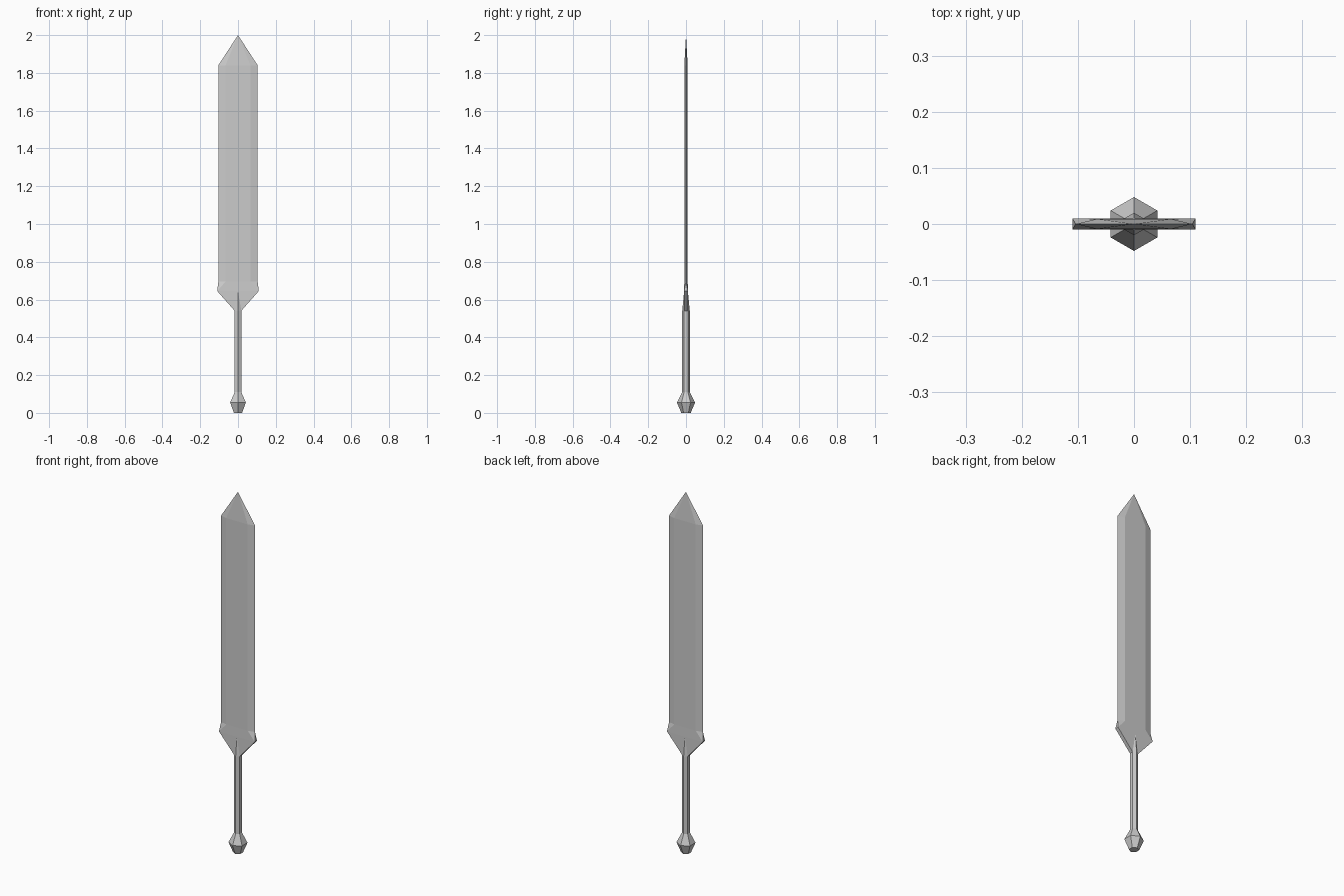
import bpy, bmesh, math
from mathutils import Vector

cube = bpy.data.objects.get("Cube")
if cube:
    bpy.data.objects.remove(cube, do_unlink=True)

# One grey metal for the whole sword
steel = bpy.data.materials.new("grey_steel")
steel.use_nodes = True
steel.diffuse_color = (0.6, 0.6, 0.6, 1)
bsdf = next(n for n in steel.node_tree.nodes if n.type == 'BSDF_PRINCIPLED')
bsdf.inputs["Base Color"].default_value = (0.6, 0.6, 0.6, 1)


def hexagon(r, z):
    """Hexagonal ring with a corner facing front and back."""
    return [(r * math.sin(a), r * math.cos(a), z)
            for a in (i * math.pi / 3 for i in range(6))]


def plate(w, t, z):
    """Rectangular cross-section."""
    return [(sx * w, sy * t, z) for sx in (-1, 1) for sy in (-1, 1)]


def blade_section(z):
    """Flat faces with a sharp edge on either side."""
    return plate(0.066, 0.009, z) + [(-0.104, 0, z), (0.104, 0, z)]


def solid(name, points, hidden=((0, 0, 1), (0, 0, -1))):
    """Convex faceted part, left open where it meets its neighbours."""
    bm = bmesh.new()
    for p in points:
        bm.verts.new(p)
    bmesh.ops.convex_hull(bm, input=bm.verts[:])
    bmesh.ops.dissolve_limit(bm, angle_limit=0.005,
                             verts=bm.verts[:], edges=bm.edges[:])
    bmesh.ops.recalc_face_normals(bm, faces=bm.faces[:])
    caps = [f for f in bm.faces
            if any(f.normal.dot(Vector(d)) > 0.999 for d in hidden)]
    bmesh.ops.delete(bm, geom=caps, context='FACES')
    mesh = bpy.data.meshes.new(name)
    bm.to_mesh(mesh)
    bm.free()
    mesh.materials.append(steel)
    obj = bpy.data.objects.new(name, mesh)
    bpy.context.collection.objects.link(obj)
    return obj


# Pommel and grip
grip_r = 0.02
solid("pommel_base", hexagon(0.025, 0) + hexagon(0.048, 0.055), [(0, 0, 1)])
solid("pommel_top", hexagon(0.048, 0.055) + hexagon(grip_r, 0.11))
solid("grip", hexagon(grip_r, 0.11) + hexagon(grip_r, 0.54))

# Flared guard, with the grip's ridge fading out on front and back
grip_w = grip_r * math.cos(math.pi / 6)
solid("guard", plate(grip_w, 0.01, 0.54) + plate(0.11, 0.01, 0.645))
for name, s in (("front_ridge", -1), ("back_ridge", 1)):
    solid(name, [(0, s * grip_r, 0.54), (-grip_w, s * 0.01, 0.54),
                 (grip_w, s * 0.01, 0.54), (0, s * 0.01, 0.645)],
          [(0, 0, -1), (0, -s, 0)])

# Collar, blade and point
solid("collar", plate(0.11, 0.01, 0.645) + blade_section(0.695))
solid("blade", blade_section(0.695) + blade_section(1.84))
solid("blade_point", blade_section(1.84) + [(0, 0, 2)])
